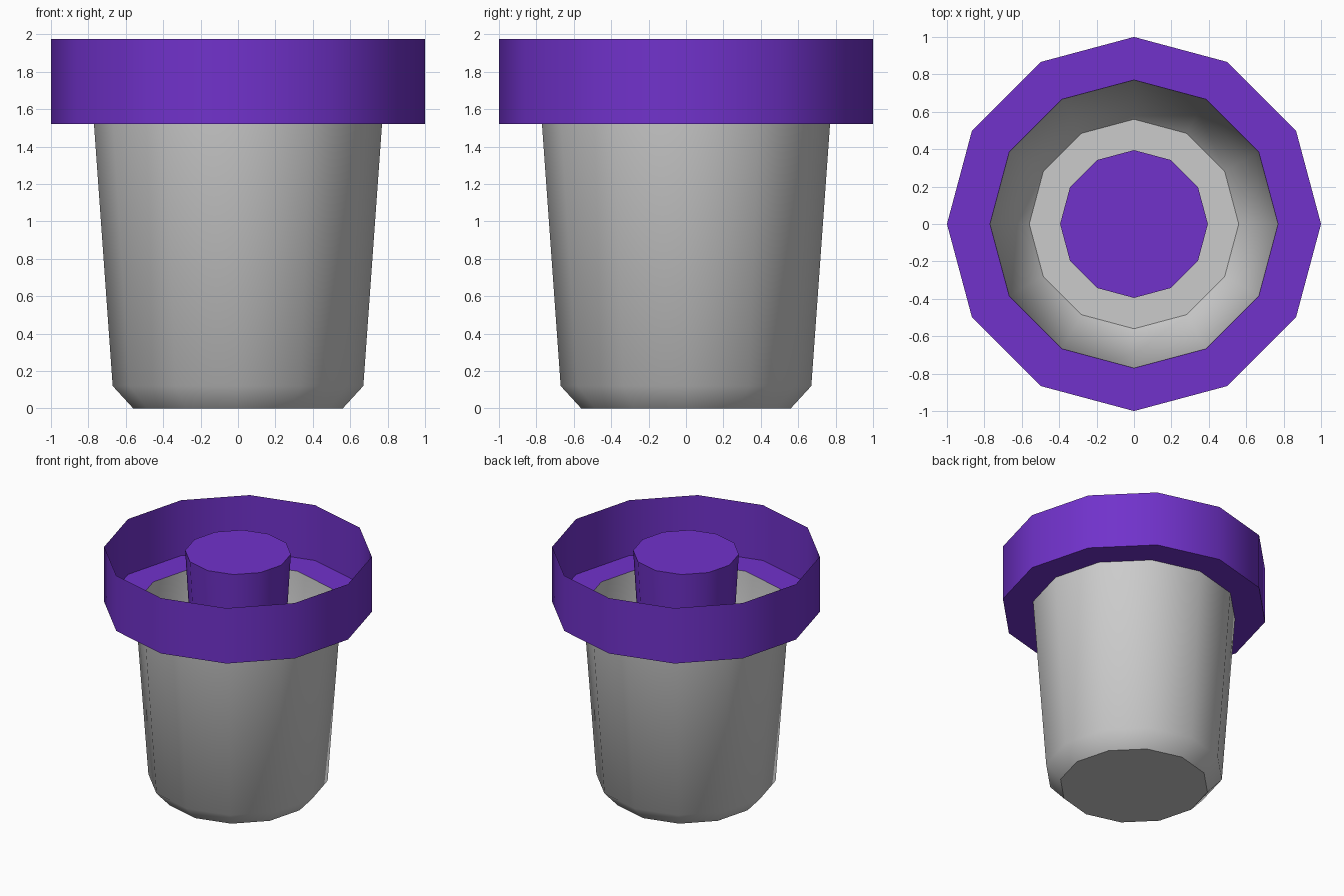
import bpy, math

if "Cube" in bpy.data.objects:
    bpy.data.objects.remove(bpy.data.objects["Cube"])

SIDES = 12


def lathe(name, profile, color=None, cap_first=False, cap_last=False, angle=43):
    """Revolve a (radius, height) profile into a 12-sided thin shell."""
    verts, faces = [], []
    for r, z in profile:
        for i in range(SIDES):
            a = 2 * math.pi * i / SIDES
            verts.append((r * math.cos(a), r * math.sin(a), z))
    for k in range(len(profile) - 1):
        for i in range(SIDES):
            j = (i + 1) % SIDES
            b, t = k * SIDES, (k + 1) * SIDES
            faces.append((b + i, b + j, t + j, t + i))
    if cap_first:
        faces.append(tuple(reversed(range(SIDES))))
    if cap_last:
        start = (len(profile) - 1) * SIDES
        faces.append(tuple(range(start, start + SIDES)))
    mesh = bpy.data.meshes.new(name)
    mesh.from_pydata(verts, [], faces)
    obj = bpy.data.objects.new(name, mesh)
    bpy.context.collection.objects.link(obj)
    if color:
        mesh.materials.append(color)
    bpy.ops.object.select_all(action='DESELECT')
    obj.select_set(True)
    bpy.context.view_layer.objects.active = obj
    bpy.ops.object.shade_smooth_by_angle(angle=math.radians(angle))
    return obj


purple = bpy.data.materials.new("purple")
purple.diffuse_color = (0.165, 0.032, 0.60, 1)
purple.use_nodes = True
purple.node_tree.nodes["Principled BSDF"].inputs["Base Color"].default_value = purple.diffuse_color

# Tapered cup with chamfered base, open at the top
lathe("cup_body", [(0.56, 0), (0.67, 0.12), (0.77, 1.52)], cap_first=True)

# Thin upright collar standing on a flat ledge
lathe("collar", [(0.77, 1.52), (1.0, 1.52), (1.0, 1.975)], purple)

# Slightly tapered post in the middle, reaching the cup floor
lathe("centre_post", [(0.28, 0.005), (0.395, 1.97)], purple, cap_last=True)
